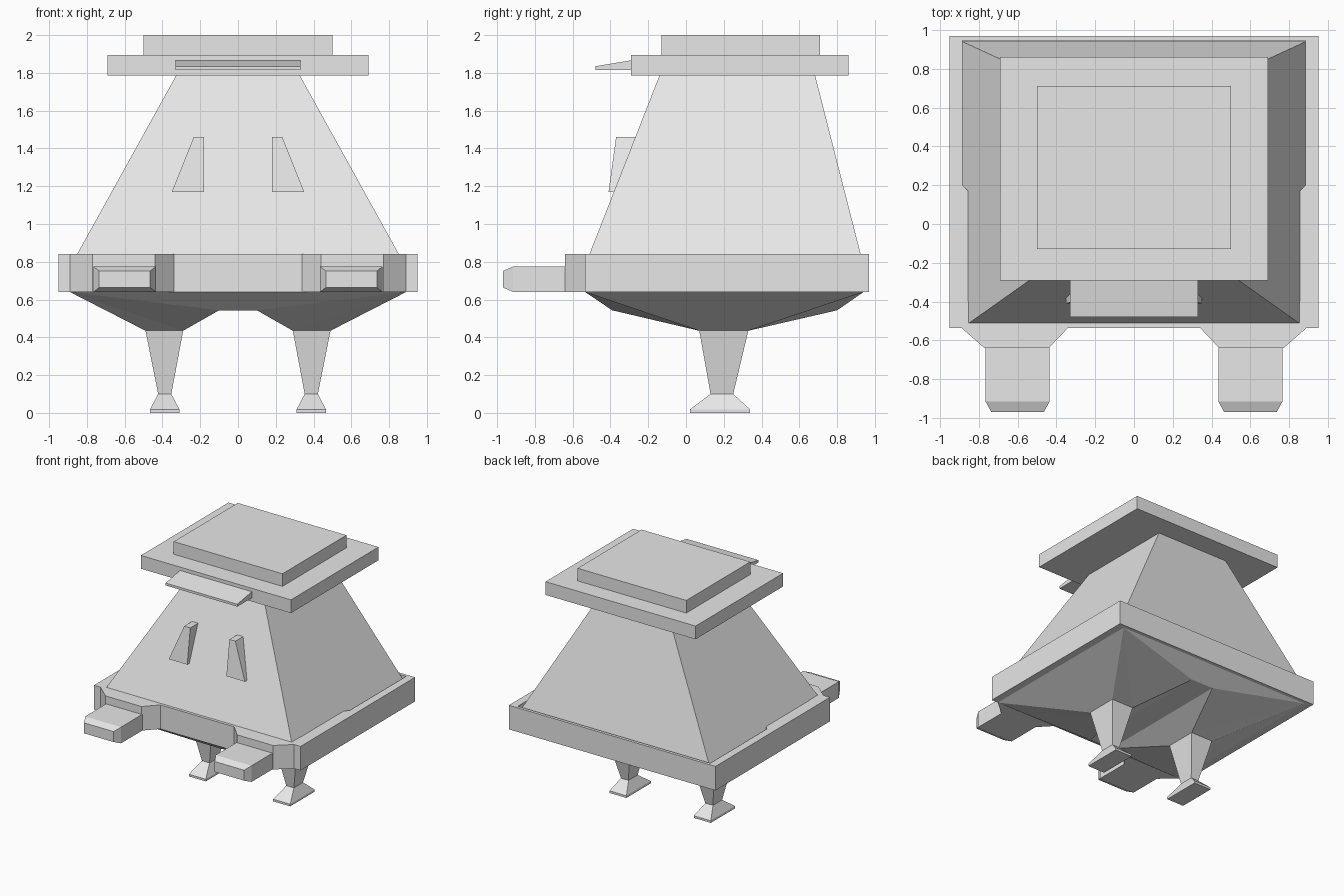
import bpy
import bmesh

if "Cube" in bpy.data.objects:
    bpy.data.objects.remove(bpy.data.objects["Cube"])

grey = bpy.data.materials.new("light_grey")
grey.diffuse_color = (0.8, 0.8, 0.8, 1)
grey.use_nodes = True
grey.node_tree.nodes["Principled BSDF"].inputs["Base Color"].default_value = grey.diffuse_color


def make(name, verts, faces):
    """Flat-shaded object with outward normals."""
    bm = bmesh.new()
    vs = [bm.verts.new(v) for v in verts]
    for f in faces:
        bm.faces.new([vs[i] for i in f])
    bmesh.ops.recalc_face_normals(bm, faces=bm.faces)
    mesh = bpy.data.meshes.new(name)
    bm.to_mesh(mesh)
    bm.free()
    mesh.materials.append(grey)
    ob = bpy.data.objects.new(name, mesh)
    bpy.context.collection.objects.link(ob)
    return ob


def loft(name, rings):
    """Closed solid skinned through rings of equal point count."""
    n = len(rings[0])
    faces = [list(range(n)), [(len(rings) - 1) * n + i for i in range(n)]]
    for r in range(len(rings) - 1):
        for i in range(n):
            j = (i + 1) % n
            faces.append([r * n + i, r * n + j, r * n + n + j, r * n + n + i])
    return make(name, [p for ring in rings for p in ring], faces)


def rect(x0, x1, y0, y1, z):
    return [(x0, y0, z), (x1, y0, z), (x1, y1, z), (x0, y1, z)]


def prism(name, half, z0, z1):
    """Extruded outline, mirrored in x from its right half."""
    outline = half + [(-x, y) for x, y in reversed(half)]
    return loft(name, [[(x, y, z) for x, y in outline] for z in (z0, z1)])


def mirrored(name, rings):
    for side, s in (("right", 1), ("left", -1)):
        loft(f"{name}_{side}", [[(s * x, y, z) for x, y, z in r] for r in rings])


# Base tray with two front brackets and a shallow sunken channel
tray = prism("base_tray", [(0.34, -0.535), (0.44, -0.64), (0.77, -0.64),
                           (0.89, -0.535), (0.95, -0.535), (0.95, 0.97)], 0.64, 0.84)
cutter = prism("channel_cutter", [(0.855, -0.4), (0.855, 0.17), (0.885, 0.2),
                                  (0.885, 0.945)], 0.75, 0.9)
cutter.hide_render = True
cutter.display_type = 'WIRE'
channel = tray.modifiers.new("channel", 'BOOLEAN')
channel.object = cutter
channel.operation = 'DIFFERENCE'
channel.solver = 'EXACT'

# Tapered cabin
loft("cabin", [rect(-0.885, 0.885, -0.535, 0.94, 0.78),
               rect(-0.32, 0.32, -0.135, 0.68, 1.80)])

# Roof plate, roof hatch and front visor
loft("roof_plate", [rect(-0.69, 0.69, -0.29, 0.86, z) for z in (1.785, 1.895)])
loft("roof_hatch", [rect(-0.5, 0.5, -0.13, 0.71, z) for z in (1.88, 2.0)])
loft("visor", [[(x, -0.48, 1.815), (x, -0.27, 1.815), (x, -0.27, 1.87), (x, -0.48, 1.835)]
               for x in (-0.33, 0.33)])

# Front fins
mirrored("fin", [rect(0.18, 0.35, -0.41, -0.36, 1.17),
                 rect(0.18, 0.235, -0.37, -0.24, 1.46)])


# Front pods with chamfered noses
def pod_ring(inset, y):
    a, b, c, d = 0.435 + inset, 0.765 - inset, 0.64 + inset * 0.8, 0.775 - inset * 0.8
    return [(a, y, c), (b, y, c), (b, y, d), (a, y, d)]


mirrored("pod", [pod_ring(0.0, -0.62), pod_ring(0.0, -0.915), pod_ring(0.03, -0.97)])

# Faceted belly: right half points, then the same points mirrored
half = [(0.89, -0.535, 0.64), (0.89, 0.94, 0.64), (0.1, -0.39, 0.543), (0.1, 0.8, 0.543),
        (0.29, 0.07, 0.435), (0.49, 0.07, 0.435), (0.49, 0.33, 0.435), (0.29, 0.33, 0.435)]
side_faces = [(0, 2, 4), (0, 4, 5), (0, 5, 6, 1), (1, 6, 7), (1, 7, 3), (2, 3, 7, 4), (4, 5, 6, 7)]
faces = side_faces + [tuple(i + 8 for i in f) for f in side_faces]
faces += [(0, 2, 10, 8), (1, 3, 11, 9), (2, 3, 11, 10), (0, 1, 9, 8)]
make("belly", half + [(-x, y, z) for x, y, z in half], faces)

# Legs and feet
mirrored("leg", [rect(0.29, 0.49, 0.07, 0.33, 0.436), rect(0.353, 0.423, 0.13, 0.25, 0.1)])
mirrored("foot", [rect(0.353, 0.423, 0.13, 0.25, 0.1), rect(0.31, 0.466, 0.02, 0.34, 0.018),
                  rect(0.31, 0.466, 0.02, 0.34, 0.0)])
